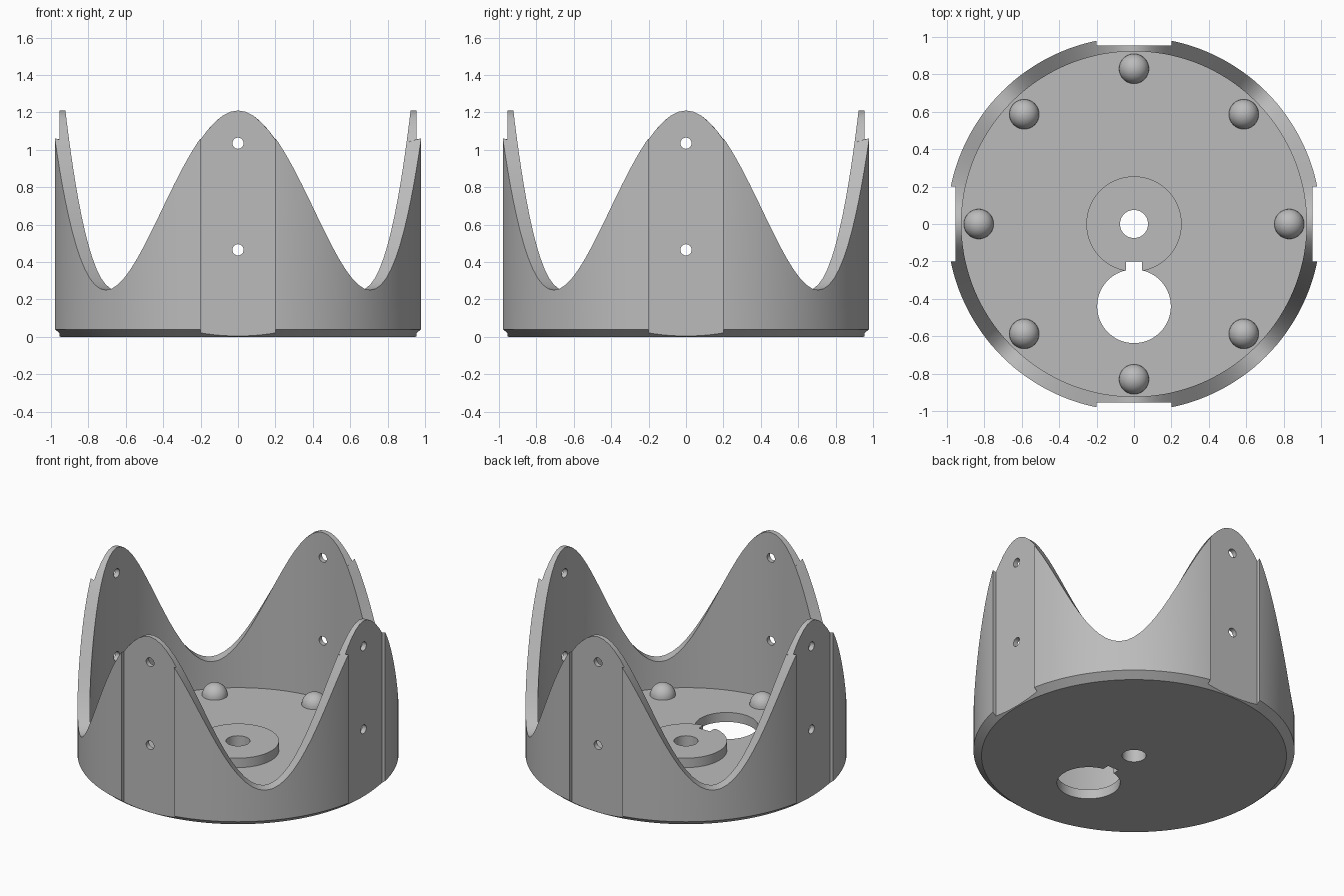
import bpy, bmesh, math
from mathutils import Matrix

if "Cube" in bpy.data.objects:
    bpy.data.objects.remove(bpy.data.objects["Cube"], do_unlink=True)

R_OUT, R_IN, R_BASE = 1.0, 0.923, 0.95
FLOOR, BOSS_TOP, CHAMFER = 0.065, 0.13, 0.04
SEGMENTS = 144

grey = bpy.data.materials.new("plain grey")
grey.use_nodes = True
COLOUR = (0.5, 0.5, 0.5, 1)
grey.diffuse_color = COLOUR
grey.node_tree.nodes["Principled BSDF"].inputs["Base Color"].default_value = COLOUR


def make_object(name, bm):
    bmesh.ops.recalc_face_normals(bm, faces=bm.faces)
    mesh = bpy.data.meshes.new(name)
    bm.to_mesh(mesh)
    bm.free()
    mesh.materials.append(grey)
    obj = bpy.data.objects.new(name, mesh)
    bpy.context.collection.objects.link(obj)
    return obj


def cylinder(name, radius, depth, matrix, segments=48):
    bm = bmesh.new()
    bmesh.ops.create_cone(bm, cap_ends=True, segments=segments, radius1=radius,
                          radius2=radius, depth=depth, matrix=matrix)
    return make_object(name, bm)


def box(name, size, centre):
    bm = bmesh.new()
    bmesh.ops.create_cube(bm, size=1, matrix=Matrix.Translation(centre) @ Matrix.Diagonal((*size, 1)))
    return make_object(name, bm)


def activate(obj):
    bpy.ops.object.select_all(action='DESELECT')
    obj.select_set(True)
    bpy.context.view_layer.objects.active = obj


def cut(obj, cutters):
    activate(obj)
    for cutter in cutters:
        mod = obj.modifiers.new("cut", 'BOOLEAN')
        mod.operation, mod.solver, mod.object = 'DIFFERENCE', 'EXACT', cutter
        bpy.ops.object.modifier_apply(modifier=mod.name)


# Cup body: a turned section whose rim follows a four-peaked wave
bm = bmesh.new()
rings = []
for i in range(SEGMENTS):
    a = math.tau * i / SEGMENTS
    rim = 0.73 + 0.48 * math.cos(4 * a)
    section = [(R_BASE, 0), (R_OUT, CHAMFER), (R_OUT, rim), (R_IN, rim), (R_IN, FLOOR)]
    rings.append([bm.verts.new((r * math.cos(a), r * math.sin(a), z)) for r, z in section])
for i, ring in enumerate(rings):
    nxt = rings[(i + 1) % SEGMENTS]
    for j in range(len(ring) - 1):
        bm.faces.new((ring[j], nxt[j], nxt[j + 1], ring[j + 1]))
bm.faces.new([ring[0] for ring in rings])
bm.faces.new([ring[-1] for ring in rings])
body = make_object("cup_body", bm)

# Raised ring in the middle of the floor
boss = cylinder("centre_boss", 0.255, BOSS_TOP - FLOOR,
                Matrix.Translation((0, 0, (BOSS_TOP + FLOOR) / 2)), 72)

# Flat recesses and pin holes on the four sides
side_cutters = []
for side in range(4):
    a = side * math.pi / 2
    size = (0.2, 0.4, 4) if side % 2 == 0 else (0.4, 0.2, 4)
    side_cutters.append(box("recess_cutter", size, (1.055 * math.cos(a), 1.055 * math.sin(a), 0)))
for z in (0.465, 1.035):
    for axis in 'XY':
        turn = Matrix.Rotation(math.pi / 2, 4, axis)
        side_cutters.append(cylinder("pin_hole_cutter", 0.03, 3, Matrix.Translation((0, 0, z)) @ turn, 24))

# Openings in the floor: centre hole, large hole and its key slot
floor_cutters = [
    cylinder("centre_hole_cutter", 0.075, 1, Matrix.Identity(4)),
    cylinder("large_hole_cutter", 0.197, 1, Matrix.Translation((0, -0.44, 0)), 64),
    box("slot_cutter", (0.085, 0.2, 1), (0, -0.3, 0)),
]
cut(body, side_cutters + floor_cutters)
cut(boss, floor_cutters)
for cutter in side_cutters + floor_cutters:
    bpy.data.objects.remove(cutter, do_unlink=True)

# Eight domes around the floor
domes = []
for i in range(8):
    a = math.tau * i / 8
    bm = bmesh.new()
    bmesh.ops.create_uvsphere(bm, u_segments=32, v_segments=16, radius=0.08)
    low = [v for v in bm.verts if v.co.z < -0.001]
    bmesh.ops.delete(bm, geom=low, context='VERTS')
    bmesh.ops.translate(bm, verts=bm.verts, vec=(0.83 * math.cos(a), 0.83 * math.sin(a), FLOOR))
    domes.append(make_object(f"floor_dome_{i + 1}", bm))

for obj in [body, boss] + domes:
    activate(obj)
    bpy.ops.object.shade_smooth_by_angle(angle=math.radians(30))
